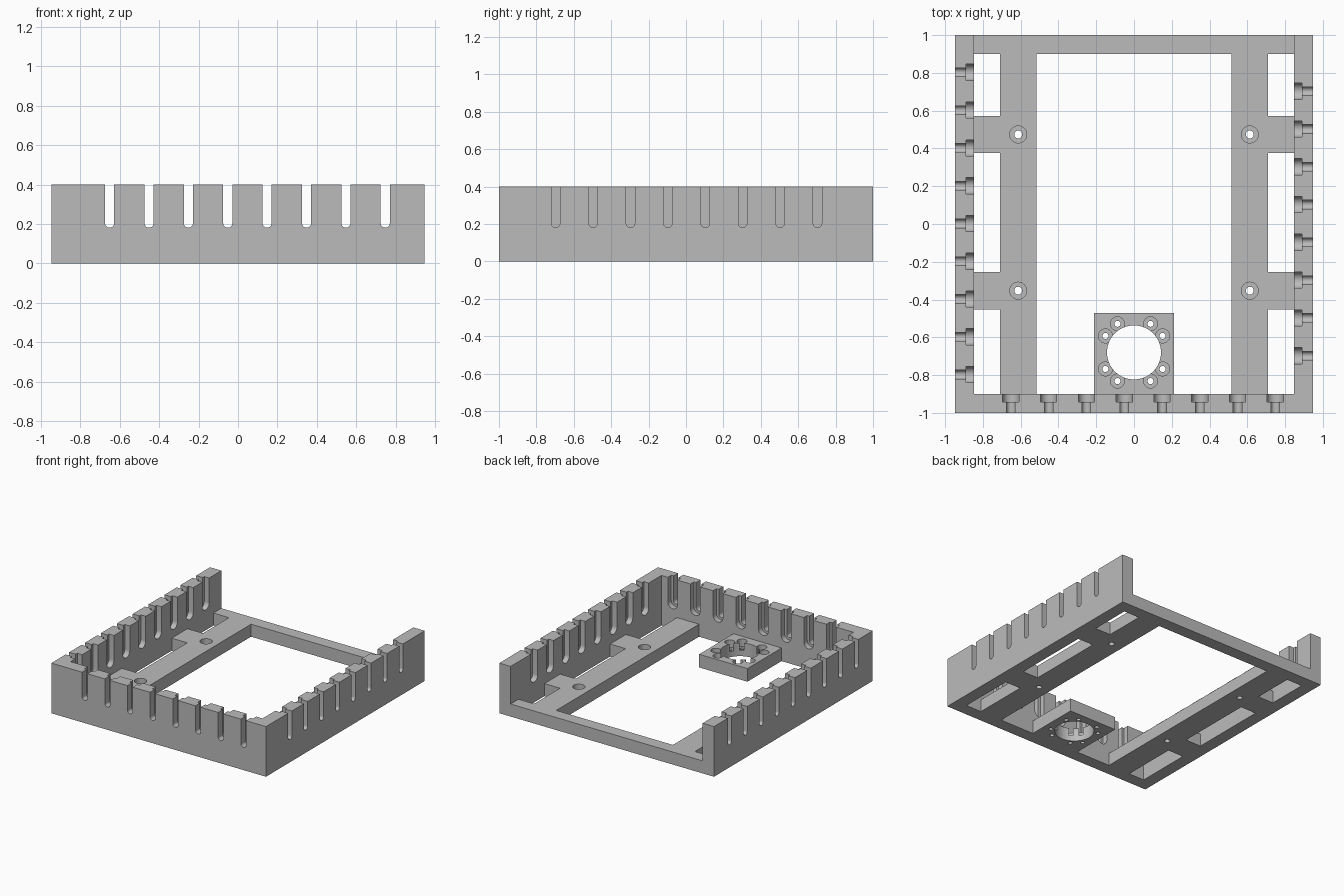
import bpy, bmesh
from math import cos, sin, pi, radians

if "Cube" in bpy.data.objects:
    bpy.data.objects.remove(bpy.data.objects["Cube"], do_unlink=True)

W, L, H = 0.947, 1.0, 0.4        # half width, half length, wall height
WALL, FLOOR = 0.1, 0.1           # wall and floor thickness
RAIL_IN, RAIL_OUT = 0.515, 0.71  # long rail edges

grey = bpy.data.materials.new("grey")
grey.use_nodes = True
colour = (0.5, 0.5, 0.5, 1)
grey.diffuse_color = colour
grey.node_tree.nodes["Principled BSDF"].inputs["Base Color"].default_value = colour


def prism(name, profile, a, b, place):
    """Extrude a closed 2D profile from a to b; place maps (u, v, depth) to xyz."""
    bm = bmesh.new()
    ends = [[bm.verts.new(place(u, v, d)) for u, v in profile] for d in (a, b)]
    n = len(profile)
    for ring in ends:
        bm.faces.new(ring)
    for i in range(n):
        j = (i + 1) % n
        bm.faces.new((ends[0][i], ends[0][j], ends[1][j], ends[1][i]))
    bmesh.ops.recalc_face_normals(bm, faces=bm.faces)
    mesh = bpy.data.meshes.new(name)
    bm.to_mesh(mesh)
    bm.free()
    mesh.materials.append(grey)
    obj = bpy.data.objects.new(name, mesh)
    bpy.context.collection.objects.link(obj)
    return obj


def upright(u, v, d):
    return (u, v, d)


def box(name, x0, x1, y0, y1, z0, z1):
    return prism(name, [(x0, y0), (x1, y0), (x1, y1), (x0, y1)], z0, z1, upright)


def cylinder(name, x, y, r, z0, z1, n=40):
    ring = [(x + r * cos(2 * pi * i / n), y + r * sin(2 * pi * i / n)) for i in range(n)]
    return prism(name, ring, z0, z1, upright)


def activate(obj):
    bpy.ops.object.select_all(action="DESELECT")
    obj.select_set(True)
    bpy.context.view_layer.objects.active = obj


def cut(obj, cutter):
    cutter.hide_render = True
    activate(obj)
    mod = obj.modifiers.new("cut", "BOOLEAN")
    mod.operation, mod.solver, mod.object = "DIFFERENCE", "EXACT", cutter
    bpy.ops.object.modifier_apply(modifier=mod.name)
    bpy.data.objects.remove(cutter, do_unlink=True)


def counterbore(obj, x, y, r_small, r_big, floor):
    cut(obj, cylinder("bore", x, y, r_big, floor, H))
    cut(obj, cylinder("hole", x, y, r_small, -0.1, H, 24))


def slot(obj, pos, place):
    """Round-bottomed slot open at the top: narrow outside, wide inside."""
    for r, a, b in ((0.043, 0.057, 0.13), (0.023, -0.05, 0.08)):
        arc = [(pos + r * cos(pi + pi * i / 16), 0.204 + r * sin(pi + pi * i / 16))
               for i in range(17)]
        cut(obj, prism("slot", arc + [(pos + r, 0.6), (pos - r, 0.6)], a, b, place))


# Tray with three walls, open at the back
frame = box("slotted_frame", -W, W, -L, L, 0, H)
inner = W - WALL
cut(frame, box("interior", -inner, inner, -L + WALL, L + 0.2, FLOOR, 1))
cut(frame, box("opening", -RAIL_IN, RAIL_IN, -L + WALL, L - WALL, -0.2, 0.2))

# Side windows and counterbored mounting holes in the cross tabs
for s in (-1, 1):
    x0, x1 = sorted((s * RAIL_OUT, s * inner))
    for y0, y1 in ((-0.9, -0.453), (-0.253, 0.375), (0.573, 0.9)):
        cut(frame, box("window", x0, x1, y0, y1, -0.2, 0.2))
    for y in (-0.353, 0.474):
        counterbore(frame, s * 0.613, y, 0.021, 0.045, 0.05)

# Cable slots in the front, right and left walls
for i in range(8):
    slot(frame, -0.652 + 0.2 * i, lambda u, v, d: (u, -L + d, v))
    slot(frame, -0.697 + 0.2 * i, lambda u, v, d: (W - d, u, v))
for i in range(9):
    slot(frame, -0.797 + 0.2 * i, lambda u, v, d: (-W + d, u, v))

# Square hub mount with a central bore and a ring of screw holes
HUB_Y = -0.68
hub = box("hub_mount", -0.213, 0.213, -L + WALL, -0.47, 0, FLOOR + 0.005)
cut(hub, cylinder("bore", 0, HUB_Y, 0.143, -0.1, H, 64))
for quarter in range(4):
    for a in (30, 60):
        t = radians(a + 90 * quarter)
        counterbore(hub, 0.175 * cos(t), HUB_Y + 0.175 * sin(t), 0.016, 0.037, 0.045)

for obj in (frame, hub):
    activate(obj)
    bpy.ops.object.shade_smooth_by_angle(angle=radians(30))
